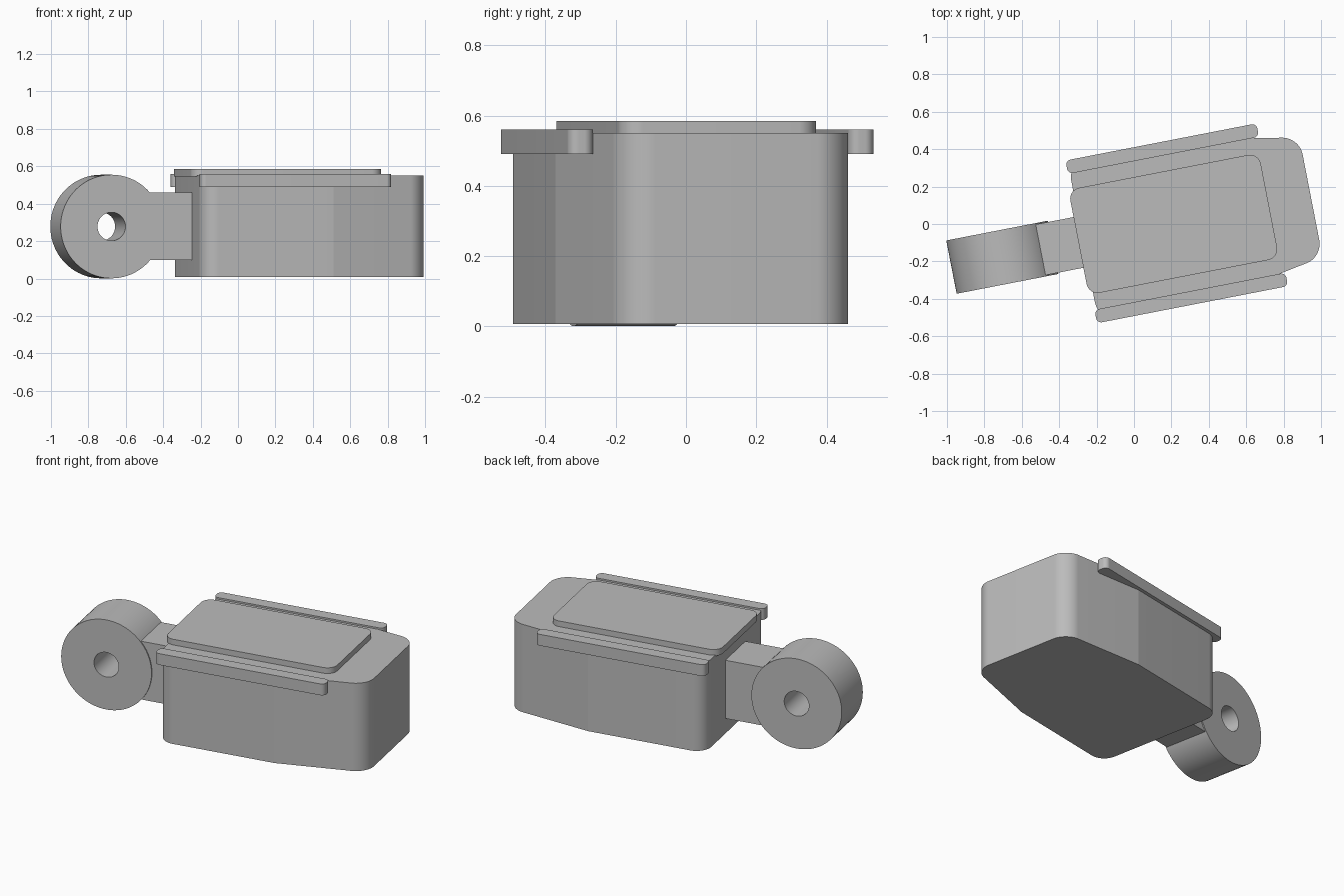
import bpy
import bmesh
from math import radians, tau
from mathutils import Matrix, Vector

if "Cube" in bpy.data.objects:
    bpy.data.objects.remove(bpy.data.objects["Cube"], do_unlink=True)

TURN = Matrix.Rotation(radians(11), 4, "Z")   # whole part sits turned on the ground
MID = -0.04                                   # symmetry line across the part

grey = bpy.data.materials.new("plain grey")
grey.use_nodes = True
colour = (0.5, 0.5, 0.5, 1)
grey.diffuse_color = colour
grey.node_tree.nodes["Principled BSDF"].inputs["Base Color"].default_value = colour


def finish(name, bm):
    bmesh.ops.recalc_face_normals(bm, faces=bm.faces[:])
    for f in bm.faces:
        f.smooth = True
    mesh = bpy.data.meshes.new(name)
    bm.to_mesh(mesh)
    bm.free()
    mesh.set_sharp_from_angle(angle=radians(8.5))
    mesh.materials.append(grey)
    obj = bpy.data.objects.new(name, mesh)
    obj.matrix_world = TURN
    bpy.context.collection.objects.link(obj)
    return obj


def prism(name, outline, z0, z1, radius=0, rounded=None):
    """Extrude an outline upward and round its chosen vertical edges."""
    bm = bmesh.new()
    base = bm.faces.new([bm.verts.new((x, y, z0)) for x, y in outline])
    corners = base.verts[:]
    top = bmesh.ops.extrude_face_region(bm, geom=[base], use_keep_orig=True)
    lifted = [v for v in top["geom"] if isinstance(v, bmesh.types.BMVert)]
    bmesh.ops.translate(bm, verts=lifted, vec=(0, 0, z1 - z0))
    if radius:
        chosen = [corners[i] for i in (rounded or range(len(corners)))]
        posts = [e for v in chosen for e in v.link_edges
                 if abs(e.verts[0].co.z - e.verts[1].co.z) > 0.01]
        bmesh.ops.bevel(bm, geom=posts, offset=radius, segments=16,
                        profile=0.5, affect="EDGES")
    return finish(name, bm)


def box(name, x0, x1, y0, y1, z0, z1, radius=0):
    return prism(name, [(x0, y0), (x1, y0), (x1, y1), (x0, y1)], z0, z1, radius)


def ring(name, centre, outer, inner, y0, y1):
    """Revolve a rectangle around the cross axis."""
    bm = bmesh.new()
    cx, cz = centre
    pts = [(inner, y0), (outer, y0), (outer, y1), (inner, y1)]
    vs = [bm.verts.new((cx + r, y, cz)) for r, y in pts]
    es = [bm.edges.new((vs[i], vs[(i + 1) % 4])) for i in range(4)]
    bmesh.ops.spin(bm, geom=vs + es, cent=Vector((cx, 0, cz)), axis=(0, 1, 0),
                   angle=tau, steps=80, use_duplicate=False)
    bmesh.ops.remove_doubles(bm, verts=bm.verts[:], dist=1e-4)
    return finish(name, bm)


# Main body: straight sides, then a taper to the far end
wide, narrow = 0.422, 0.325
prism("body",
      [(-0.285, MID - wide), (0.43, MID - wide), (0.956, MID - narrow),
       (0.956, MID + narrow), (0.43, MID + wide), (-0.285, MID + wide)],
      0.007, 0.55, radius=0.09, rounded=(0, 2, 3, 5))

# Raised lid plate
box("lid_plate", -0.31, 0.727, MID - 0.286, MID + 0.286, 0.545, 0.585, 0.06)

# Side rails, one along each upper edge
for name, side in (("back_rail", 1), ("front_rail", -1)):
    y0, y1 = sorted((MID + side * 0.37, MID + side * 0.443))
    box(name, -0.295, 0.745, y0, y1, 0.49, 0.56, 0.028)

# Arm and pierced round eye
box("arm", -0.56, -0.26, MID - 0.138, MID + 0.138, 0.10, 0.46)
ring("pivot_eye", (-0.725, 0.278), 0.277, 0.076, MID - 0.145, MID + 0.145)
